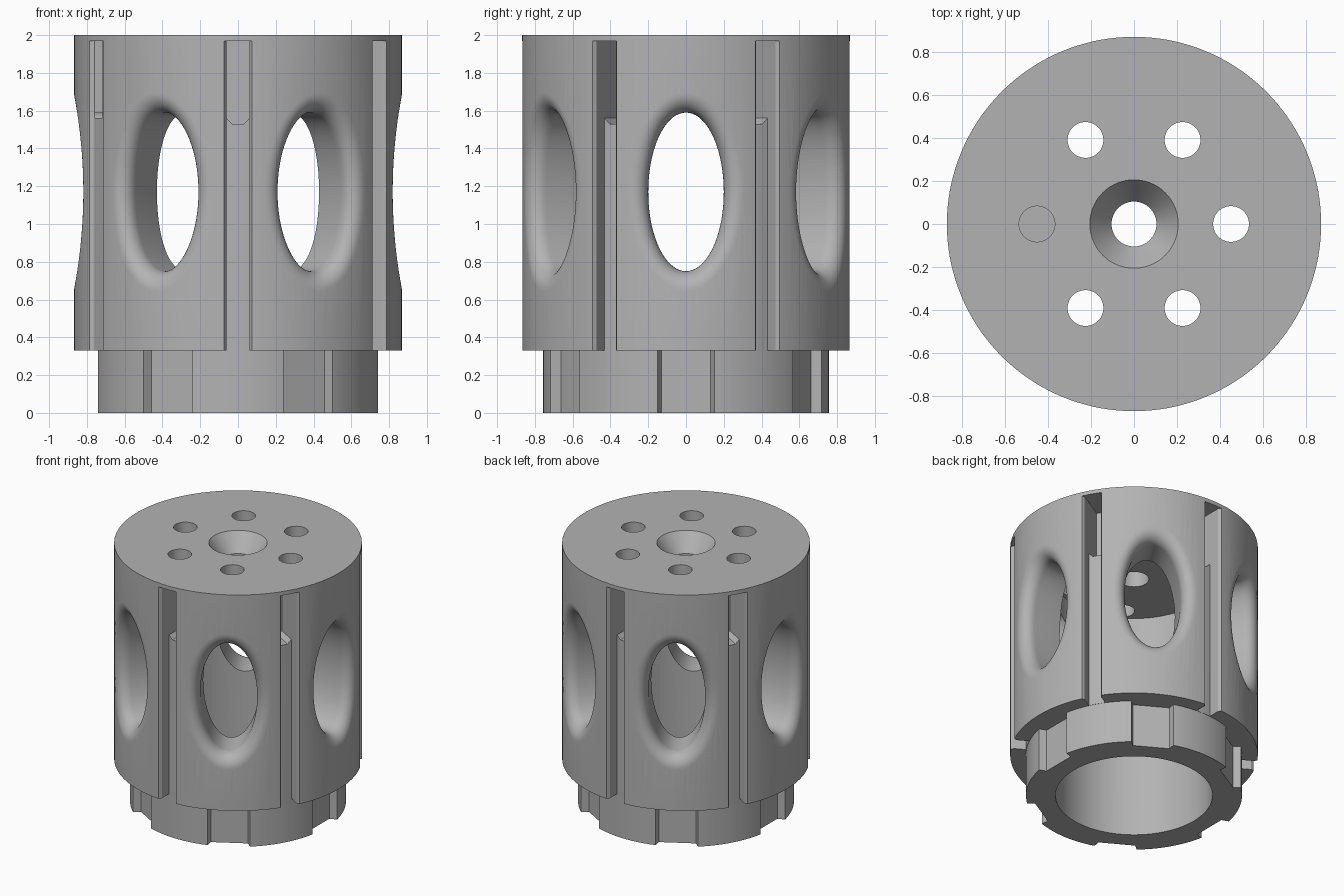
import bpy, bmesh, math
from mathutils import Vector, Matrix

if "Cube" in bpy.data.objects:
    bpy.data.objects.remove(bpy.data.objects["Cube"])

OUTER, COLLAR, BORE, TOP, STEP = 0.868, 0.757, 0.55, 2.0, 0.33
SEGMENTS, COUNT = 144, 6


def finish(name, bm):
    bmesh.ops.recalc_face_normals(bm, faces=bm.faces)
    mesh = bpy.data.meshes.new(name)
    bm.to_mesh(mesh)
    bm.free()
    obj = bpy.data.objects.new(name, mesh)
    bpy.context.collection.objects.link(obj)
    return obj


def skin(bm, rings, closed=False, cap=False):
    """Join rings of points with quads."""
    loops = [[bm.verts.new(p) for p in ring] for ring in rings]
    pairs = list(zip(loops, loops[1:]))
    if closed:
        pairs.append((loops[-1], loops[0]))
    for a, b in pairs:
        n = len(a)
        for i in range(n):
            j = (i + 1) % n
            bm.faces.new((a[i], a[j], b[j], b[i]))
    if cap:
        bm.faces.new(loops[0])
        bm.faces.new(loops[-1])


def circle(radius, z, n=SEGMENTS, cx=0.0):
    return [Vector((cx + radius * math.cos(math.tau * i / n),
                    radius * math.sin(math.tau * i / n), z)) for i in range(n)]


def radial_cutter(name, rings, start=0.0):
    """Repeat a capped solid around the z axis."""
    bm = bmesh.new()
    for k in range(COUNT):
        turn = Matrix.Rotation(math.radians(start + 60 * k), 3, 'Z')
        skin(bm, [[turn @ Vector(p) for p in ring] for ring in rings], cap=True)
    obj = finish(name, bm)
    obj.hide_render = True
    return obj


# Main drum: stepped outside, deep bore, countersunk centre hole
bm = bmesh.new()
profile = [(BORE, 0), (COLLAR, 0), (COLLAR, STEP), (OUTER, STEP), (OUTER, TOP),
           (0.205, TOP), (0.104, 1.868), (0.104, 1.75), (BORE, 1.75)]
skin(bm, [circle(r, z) for r, z in profile], closed=True)
drum = finish("slotted_drum", bm)

# Oval windows with rounded outer rims
half_w, half_h, mid_z, fillet, n = 0.2, 0.42, 1.17, 0.105, 72


def oval(offset, depth=None, x=0.0):
    ring = []
    for i in range(n):
        a = math.tau * i / n
        y = (half_w + offset) * math.cos(a)
        z = mid_z + (half_h + offset) * math.sin(a)
        px = x if depth is None else math.sqrt(OUTER ** 2 - y * y) - depth
        ring.append((px, y, z))
    return ring


rings = [oval(0, x=0.42)]
for i in range(11):
    a = math.pi / 2 * i / 10
    rings.append(oval(fillet * (1 - math.cos(a)), fillet * (1 - math.sin(a))))
rings.append(oval(fillet, x=1.0))
windows = radial_cutter("window_cutter", rings)

# Long grooves between the windows, with softened edges
slot = 0.06
floor_r = COLLAR + 0.002
floor = [(math.sqrt(floor_r ** 2 - t * t), t) for t in (-slot, -slot / 2, 0, slot / 2, slot)]
outline = floor + [(0.845, slot), (0.868, 0.076), (0.95, 0.076),
                   (0.95, -0.076), (0.868, -0.076), (0.845, -slot)]
grooves = radial_cutter("groove_cutter",
                        [[(x, y, z) for x, y in outline] for z in (0.3, 1.97)], 30)

# Deeper pockets at the upper end of each groove
outline = [(-slot, 1.97), (-slot, 1.56), (-0.03, 1.53), (0.03, 1.53), (slot, 1.56), (slot, 1.97)]
pockets = radial_cutter("pocket_cutter",
                        [[(x, y, z) for y, z in outline] for x in (0.6, 0.84)], 30)

# Shallow flats around the collar
outline = [(0.69, -0.13), (0.69, 0.13), (0.742, 0.15), (0.8, 0.17), (0.8, -0.17), (0.742, -0.15)]
flats = radial_cutter("collar_flat_cutter",
                      [[(x, y, z) for x, y in outline] for z in (-0.1, STEP)])

# Ring of round holes through the top
holes = radial_cutter("hole_cutter", [circle(0.083, z, 48, 0.45) for z in (1.6, 2.1)])

# Cut everything out of the drum
cutters = (windows, grooves, pockets, flats, holes)
for cutter in cutters:
    mod = drum.modifiers.new(cutter.name, 'BOOLEAN')
    mod.operation = 'DIFFERENCE'
    mod.solver = 'EXACT'
    mod.object = cutter
bpy.context.view_layer.update()
result = bpy.data.meshes.new_from_object(
    drum.evaluated_get(bpy.context.evaluated_depsgraph_get()))
drum.modifiers.clear()
drum.data = result
for cutter in cutters:
    bpy.data.objects.remove(cutter)

# Single grey metal colour
grey = bpy.data.materials.new("plain_grey")
grey.use_nodes = True
colour = (0.45, 0.45, 0.45, 1.0)
grey.diffuse_color = colour
grey.node_tree.nodes["Principled BSDF"].inputs["Base Color"].default_value = colour
drum.data.materials.clear()
drum.data.materials.append(grey)

bpy.ops.object.select_all(action='DESELECT')
drum.select_set(True)
bpy.context.view_layer.objects.active = drum
bpy.ops.object.shade_smooth_by_angle(angle=math.radians(30))
